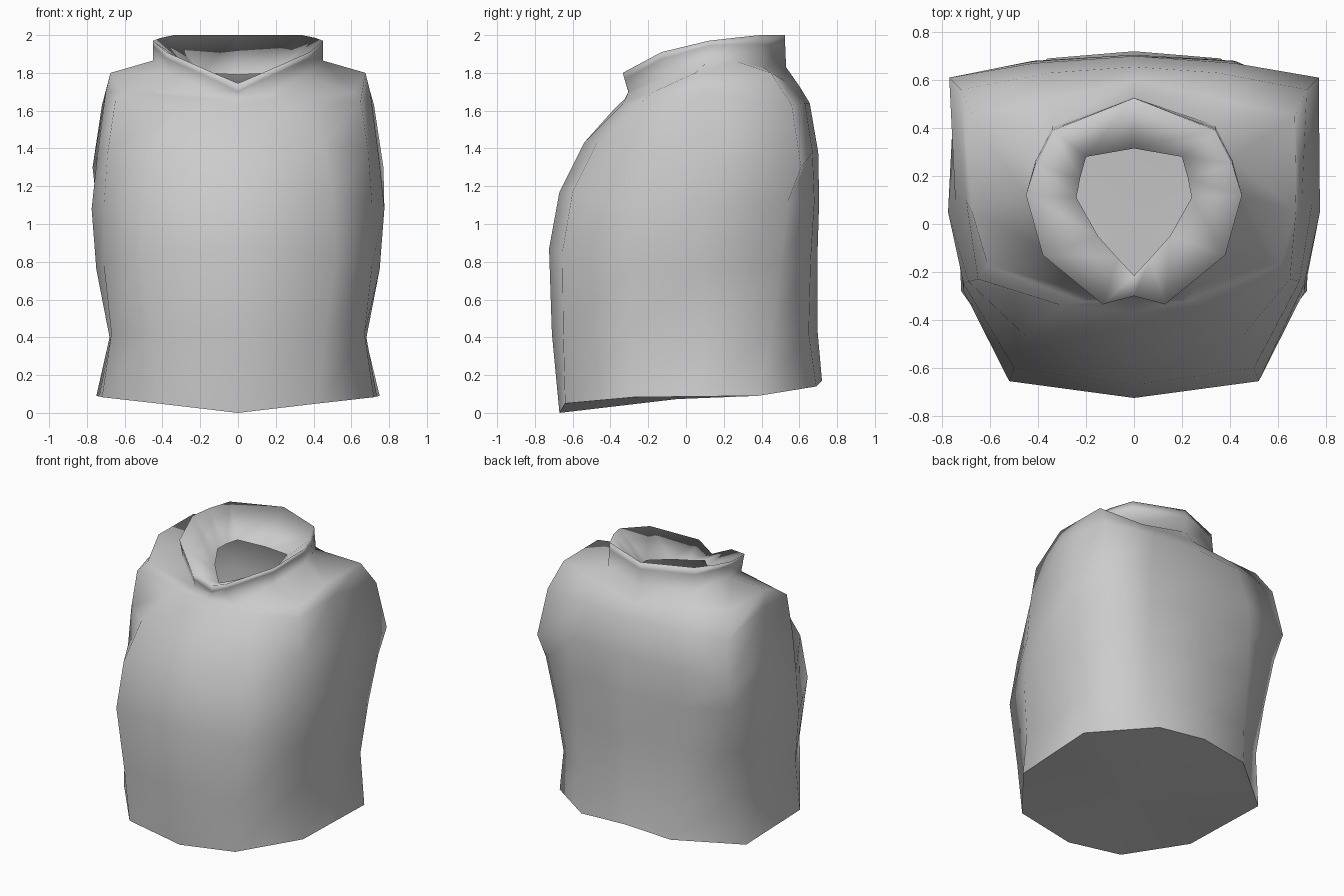
import bpy, bmesh

if "Cube" in bpy.data.objects:
    bpy.data.objects.remove(bpy.data.objects["Cube"], do_unlink=True)

grey = bpy.data.materials.new("light_grey")
colour = (0.6, 0.6, 0.6, 1)
grey.diffuse_color = colour
grey.use_nodes = True
grey.node_tree.nodes["Principled BSDF"].inputs["Base Color"].default_value = colour

# Half rings run from front centre round the +x side to back centre
BODY = [
    [(0, -.67, 0), (.425, -.64, .05), (.72, -.28, .083), (.735, .05, .087), (.75, .38, .09), (.36, .69, .14), (0, .72, .17)],
    [(0, -.71, .42), (.46, -.65, .42), (.67, -.30, .42), (.68, .10, .40), (.67, .45, .42), (.40, .65, .42), (0, .695, .45)],
    [(0, -.725, .87), (.52, -.655, .85), (.71, -.28, .78), (.75, .08, .76), (.70, .50, .78), (.42, .66, .80), (0, .695, .80)],
    [(0, -.67, 1.17), (.50, -.60, 1.17), (.71, -.25, 1.10), (.775, .05, 1.08), (.75, .54, 1.12), (.42, .68, 1.12), (0, .705, 1.12)],
    [(0, -.54, 1.43), (.45, -.47, 1.43), (.69, -.24, 1.38), (.745, .10, 1.36), (.77, .61, 1.30), (.42, .67, 1.38), (0, .70, 1.38)],
]
SHOULDERS = [
    [(0, -.37, 1.62), (.30, -.34, 1.63), (.65, -.23, 1.65), (.70, .10, 1.70), (.72, .56, 1.63), (.35, .63, 1.64), (0, .655, 1.64)],
    [(0, -.33, 1.65), (.22, -.32, 1.665), (.61, -.17, 1.70), (.675, .05, 1.80), (.67, .45, 1.80), (.36, .52, 1.76), (0, .60, 1.73)],
]
# Neck base, underside of the lip, rim and lining edge
COLLAR = [
    [(0, -.30, 1.68), (.13, -.305, 1.70), (.36, -.12, 1.78), (.45, .12, 1.865), (.41, .27, 1.86), (.34, .41, 1.83), (0, .53, 1.83)],
    [(0, -.30, 1.70), (.13, -.325, 1.765), (.375, -.125, 1.875), (.45, .12, 1.945), (.41, .26, 1.95), (.34, .395, 1.95), (0, .525, 1.95)],
    [(0, -.30, 1.745), (.13, -.335, 1.80), (.38, -.13, 1.91), (.45, .12, 1.97), (.41, .25, 1.985), (.34, .39, 2.0), (0, .525, 2.0)],
    [(0, -.215, 1.73), (.07, -.14, 1.74), (.15, -.05, 1.76), (.24, .11, 1.79), (.225, .19, 1.80), (.20, .28, 1.80), (0, .315, 1.79)],
]

bm = bmesh.new()

# Mirror each half ring and bridge neighbouring rings
rings = []
for half in BODY + SHOULDERS + COLLAR:
    full = half + [(-x, y, z) for x, y, z in half[-2:0:-1]]
    rings.append([bm.verts.new(p) for p in full])
n = len(rings[0])
for low, high in zip(rings, rings[1:]):
    for i in range(n):
        j = (i + 1) % n
        bm.faces.new((low[i], low[j], high[j], high[i]))

# Floor closes the hem as a fan round a centre point
hem = rings[0]
centre = bm.verts.new((0, -.05, .073))
for i in range(n):
    bm.faces.new((centre, hem[(i + 1) % n], hem[i]))

# Smooth all over, with a crease only along the hem
for face in bm.faces:
    face.smooth = True
for i in range(n):
    bm.edges.get((hem[i], hem[(i + 1) % n])).smooth = False

mesh = bpy.data.meshes.new("sleeveless_top")
bm.to_mesh(mesh)
bm.free()
mesh.materials.append(grey)
garment = bpy.data.objects.new("sleeveless_top", mesh)
bpy.context.collection.objects.link(garment)
